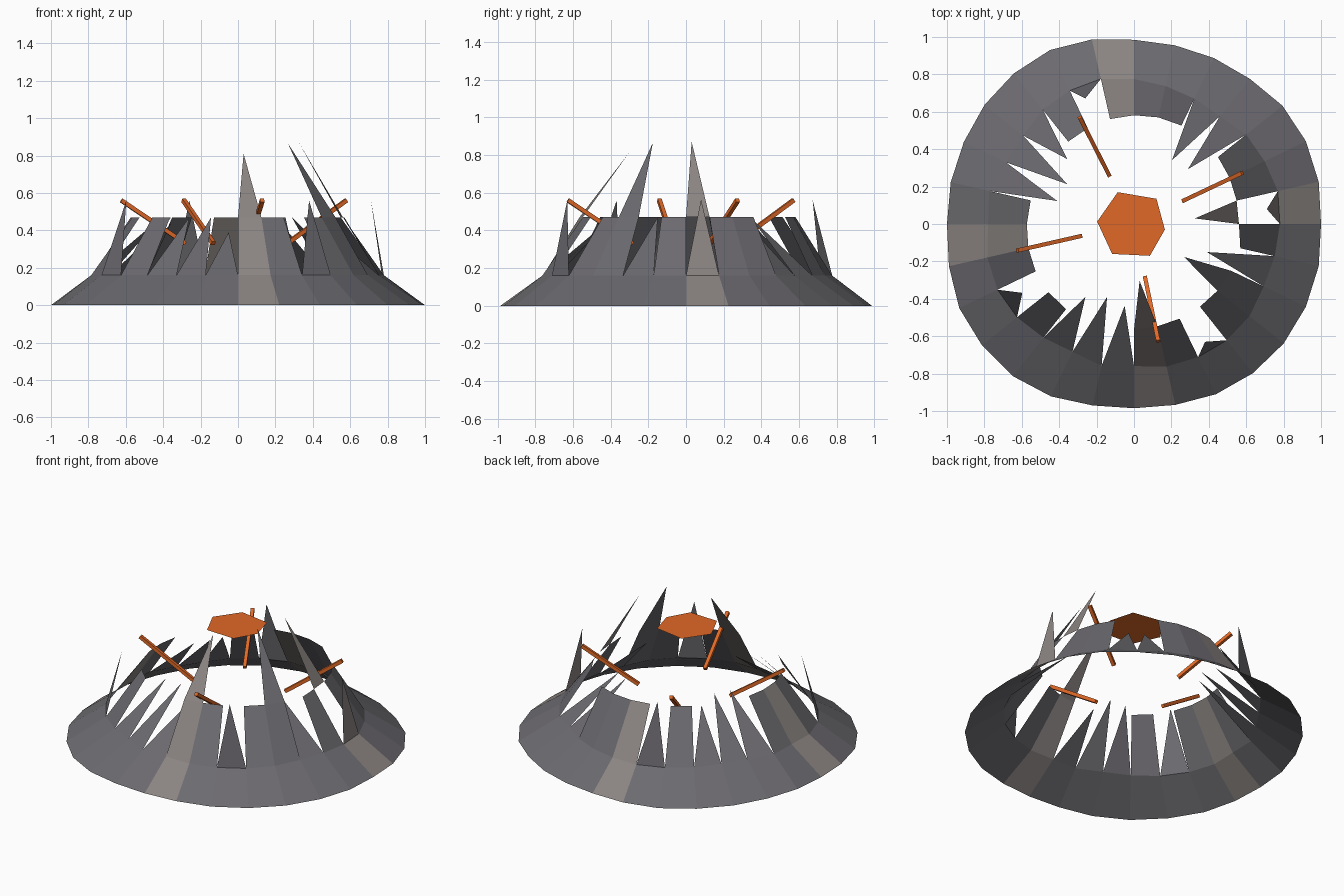
import bpy, bmesh
from math import sin, cos, pi, radians
from mathutils import Vector

if "Cube" in bpy.data.objects:
    bpy.data.objects.remove(bpy.data.objects["Cube"])

N = 28


def material(name, rgb):
    m = bpy.data.materials.new(name)
    m.diffuse_color = (*rgb, 1)
    m.use_nodes = True
    m.node_tree.nodes["Principled BSDF"].inputs["Base Color"].default_value = m.diffuse_color
    return m


rock = material("dark_rock", (0.15, 0.145, 0.16))
stripe = material("pale_rock", (0.26, 0.235, 0.225))
orange = material("glow_orange", (0.75, 0.14, 0.02))


def add_object(name, bm, mats):
    me = bpy.data.meshes.new(name)
    bm.to_mesh(me)
    bm.free()
    for m in mats:
        me.materials.append(m)
    ob = bpy.data.objects.new(name, me)
    bpy.context.collection.objects.link(ob)
    return ob


# Slightly wobbly ring radii: foot and shoulder
foot_r = [1.0, 1.013, 1.02, 1.015, .993, .985, .98, .985, 1.012, 1.033, 1.03, 1.022, 1.01, 1.005,
          1.0, 1.015, 1.037, 1.04, 1.04, 1.023, .995, .985, .992, 1.01, 1.02, 1.024, 1.02, 1.013]
shoulder_r = [.78, .789, .775, .767, .737, .744, .757, .775, .796, .792, .783, .758, .76, .795,
              .78, .805, .81, .80, .777, .758, .777, .76, .782, .79, .795, .79, .77, .772]


def ring(bm, radii, z):
    return [bm.verts.new((r * cos(2 * pi * k / N), r * sin(2 * pi * k / N), z))
            for k, r in enumerate(radii)]


# Broken upper panels become single teeth: segment -> tip
teeth = {0: (.71, .08, .565), 8: (-.26, .672, .56), 16: (-.597, -.368, .56), 23: (.38, -.63, .56),
         3: (.288, .293, .47), 4: (.203, .341, .47), 10: (-.357, .347, .44), 11: (-.357, .213, .47),
         12: (-.41, .123, .47), 18: (-.26, -.39, .47), 19: (-.144, -.39, .47),
         20: (-.05, -.437, .39), 26: (.39, -.15, .47)}
# Tall spikes standing on the rim
spikes = {0: (.325, .03, .87), 21: (.03, -.304, .81), 25: (.267, -.176, .865)}

# Crater shell
bm = bmesh.new()
foot = ring(bm, foot_r, 0)
shoulder = ring(bm, shoulder_r, 0.16)
rim = ring(bm, [.573 - .012 * cos(4 * pi * k / N + pi * k / N) for k in range(N)], 0.47)
for k in range(N):
    j = (k + 1) % N
    shape = [[foot[k], foot[j], shoulder[j], shoulder[k]]]
    if k in teeth:
        shape.append([shoulder[k], shoulder[j], bm.verts.new(teeth[k])])
    else:
        shape.append([shoulder[k], shoulder[j], rim[j], rim[k]])
    if k in spikes:
        shape.append([rim[k], rim[j], bm.verts.new(spikes[k])])
    for verts in shape:
        bm.faces.new(verts).material_index = int(k % 7 == 0)
bmesh.ops.delete(bm, geom=[v for v in bm.verts if not v.link_faces], context='VERTS')
add_object("crater_shell", bm, [rock, stripe])

# Floating flat hexagonal plate
bm = bmesh.new()
hexagon = [(-.087, .17), (-.197, .013), (-.117, -.16), (.085, -.17), (.165, -.03), (.12, .135)]
bm.faces.new([bm.verts.new((x, y, .745)) for x, y in hexagon])
bm.normal_update()
add_object("floating_plate", bm, [orange])

# Slanted rods around the opening
for i, deg in enumerate((25.3, 117, 192.8, 281.7)):
    d = Vector((cos(radians(deg)), sin(radians(deg)), 0))
    a = d * .29 + Vector((0, 0, .33))
    b = d * .64 + Vector((0, 0, .56))
    bm = bmesh.new()
    bmesh.ops.create_cube(bm, size=1)
    bmesh.ops.scale(bm, verts=bm.verts, vec=(.022, .022, (b - a).length))
    rod = add_object(f"rod_{i + 1}", bm, [orange])
    rod.location = (a + b) / 2
    rod.rotation_euler = (b - a).to_track_quat('Z', 'Y').to_euler()
